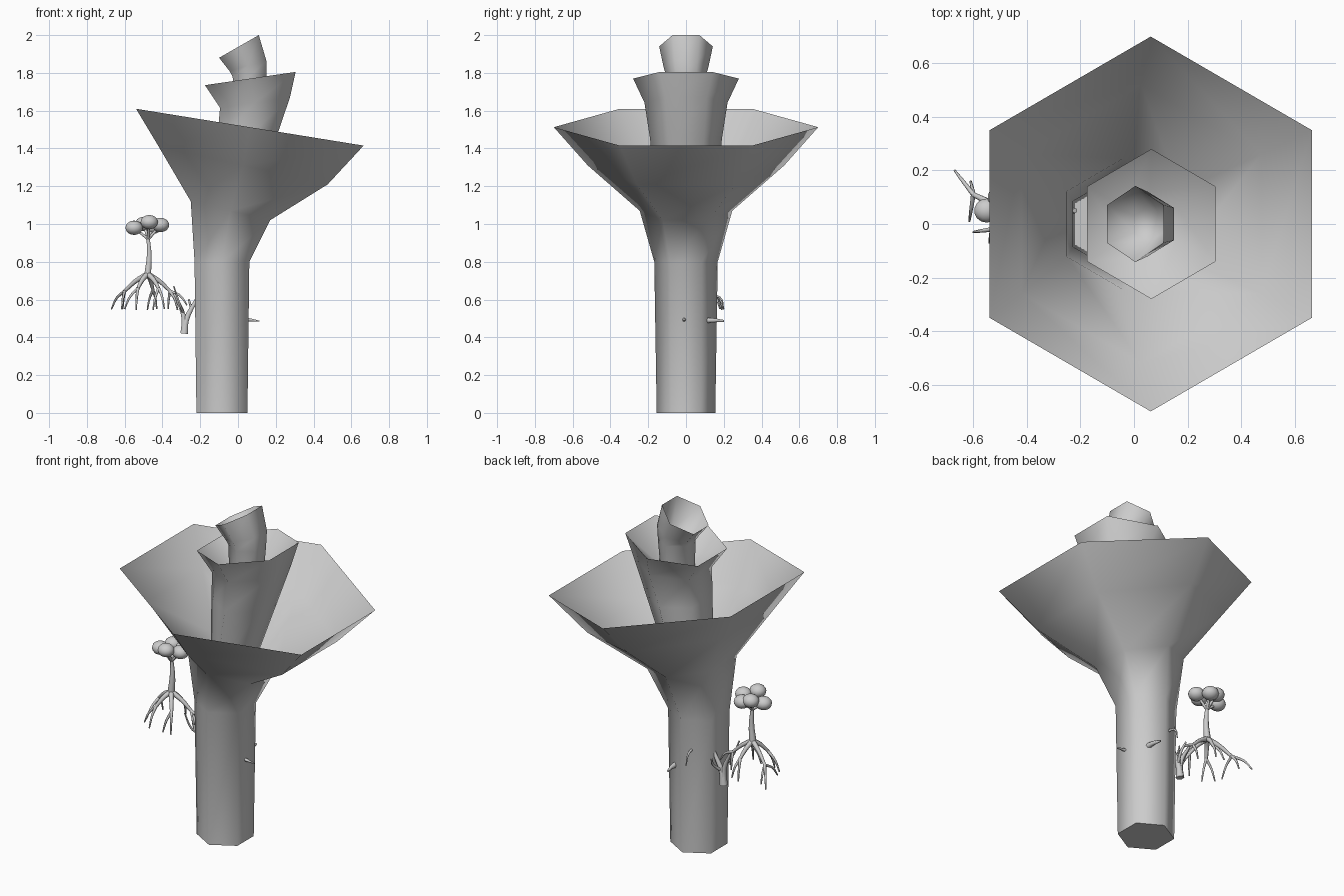
import bpy, bmesh, math
from mathutils import Vector

if "Cube" in bpy.data.objects:
    bpy.data.objects.remove(bpy.data.objects["Cube"])


def finish(ob, angle):
    bpy.ops.object.select_all(action='DESELECT')
    ob.select_set(True)
    bpy.context.view_layer.objects.active = ob
    bpy.ops.object.shade_smooth_by_angle(angle=math.radians(angle))


def hex_tube(name, rings, cap_start=False, cap_end=False):
    """Tilted hexagon rings: (left x, left z, right x, right z, y radius)."""
    bm = bmesh.new()
    loops = []
    for lx, lz, rx, rz, r in rings:
        loop = []
        for k in range(6):
            a = math.radians(30 + 60 * k)
            t = 0.5 + 0.5 * math.cos(a) / math.cos(math.pi / 6)
            loop.append(bm.verts.new((lx + (rx - lx) * t, r * math.sin(a), lz + (rz - lz) * t)))
        loops.append(loop)
    for a, b in zip(loops, loops[1:]):
        for k in range(6):
            n = (k + 1) % 6
            bm.faces.new((a[k], a[n], b[n], b[k]))
    if cap_start:
        bm.faces.new(loops[0][::-1])
    if cap_end:
        bm.faces.new(loops[-1])
    me = bpy.data.meshes.new(name)
    bm.to_mesh(me)
    bm.free()
    ob = bpy.data.objects.new(name, me)
    bpy.context.collection.objects.link(ob)
    finish(ob, 70)


def limb(name, paths):
    """Tapered round limbs; every path is (start radius, end radius, points)."""
    cu = bpy.data.curves.new(name, 'CURVE')
    cu.dimensions = '3D'
    cu.bevel_depth = 1.0
    cu.bevel_resolution = 1
    cu.resolution_u = 4
    cu.use_fill_caps = True
    for r0, r1, pts in paths:
        sp = cu.splines.new('BEZIER')
        sp.bezier_points.add(len(pts) - 1)
        for i, (bp, p) in enumerate(zip(sp.bezier_points, pts)):
            bp.co = p
            bp.handle_left_type = bp.handle_right_type = 'AUTO'
            bp.radius = r0 + (r1 - r0) * i / (len(pts) - 1)
    ob = bpy.data.objects.new(name, cu)
    bpy.context.collection.objects.link(ob)
    bpy.ops.object.select_all(action='DESELECT')
    ob.select_set(True)
    bpy.context.view_layer.objects.active = ob
    bpy.ops.object.convert(target='MESH')
    finish(bpy.context.view_layer.objects.active, 70)


# Large trunk flaring into an open tilted bowl
hex_tube("trunk_bowl", [
    (-0.22, 0.0, 0.05, 0.0, 0.155),
    (-0.23, 0.80, 0.06, 0.80, 0.168),
    (-0.25, 1.12, 0.17, 1.02, 0.245),
    (-0.42, 1.41, 0.475, 1.21, 0.52),
    (-0.54, 1.61, 0.665, 1.415, 0.70)], cap_start=True)

# Middle funnel rising out of the bowl, with a hollow top
hex_tube("middle_funnel", [
    (-0.13, 1.05, 0.06, 1.05, 0.15),
    (-0.11, 1.45, 0.20, 1.45, 0.19),
    (-0.095, 1.615, 0.275, 1.67, 0.22),
    (-0.175, 1.735, 0.305, 1.805, 0.28),
    (-0.04, 1.62, 0.16, 1.65, 0.12)], cap_end=True)

# Small top cup with a strongly tilted rim
hex_tube("top_cup", [
    (-0.02, 1.55, 0.13, 1.55, 0.10),
    (-0.028, 1.78, 0.15, 1.78, 0.105),
    (-0.045, 1.81, 0.15, 1.865, 0.12),
    (-0.10, 1.88, 0.11, 2.0, 0.142),
    (0.0, 1.78, 0.11, 1.82, 0.065)], cap_end=True)

# Side tree: stem and crown twigs
base = (-0.478, 0.05, 0.735)
fork = (-0.475, 0.05, 0.92)
crown = [(-0.55, 0.05, 0.98), (-0.50, 0.10, 1.00), (-0.47, -0.01, 1.01),
         (-0.41, 0.04, 0.995), (-0.45, 0.11, 0.985)]
limb("tree_stem", [(0.020, 0.010, [base, (-0.47, 0.05, 0.83), fork])] +
     [(0.009, 0.006, [fork, tuple(Vector(fork).lerp(Vector(c), 0.6)), c]) for c in crown])

# Round leaf clumps
for i, c in enumerate(crown):
    bpy.ops.mesh.primitive_uv_sphere_add(segments=14, ring_count=8, radius=1, location=c)
    ob = bpy.context.object
    ob.name = f"leaf_clump_{i + 1}"
    ob.scale = (0.047, 0.045, 0.038)
    finish(ob, 60)

# Spreading roots: main knee points, each with drooping tips
roots = [
    ((-0.60, 0.11, 0.645), [(-0.67, 0.20, 0.55), (-0.61, 0.16, 0.55), (-0.615, 0.01, 0.55)]),
    ((-0.53, -0.02, 0.66), [(-0.60, -0.03, 0.55), (-0.54, -0.07, 0.545)]),
    ((-0.45, 0.13, 0.65), [(-0.48, 0.19, 0.545), (-0.43, 0.18, 0.55)]),
    ((-0.42, -0.03, 0.66), [(-0.45, -0.07, 0.545), (-0.39, -0.08, 0.55)]),
    ((-0.36, 0.07, 0.645), [(-0.37, 0.10, 0.55), (-0.32, 0.04, 0.545), (-0.27, 0.06, 0.57)]),
]
paths = []
for knee, tips in roots:
    mid = Vector(base).lerp(Vector(knee), 0.5) + Vector((0, 0, 0.01))
    paths.append((0.016, 0.009, [base, tuple(mid), knee]))
    for tip in tips:
        bend = Vector(knee).lerp(Vector(tip), 0.6) + Vector((0, 0, 0.02))
        paths.append((0.009, 0.004, [knee, tuple(bend), tip]))
limb("tree_roots", paths)

# Forked twig joining the tree to the trunk
limb("side_twig", [
    (0.024, 0.010, [(-0.285, 0.05, 0.42), (-0.275, 0.05, 0.49), (-0.22, 0.05, 0.60)]),
    (0.020, 0.007, [(-0.285, 0.05, 0.42), (-0.29, 0.05, 0.52), (-0.34, 0.06, 0.63)]),
    (0.010, 0.005, [(-0.27, 0.05, 0.50), (-0.25, 0.10, 0.55), (-0.26, 0.13, 0.60)]),
    (0.008, 0.004, [(-0.29, 0.05, 0.53), (-0.31, 0.0, 0.58), (-0.34, -0.02, 0.67)])])

# Small thorns on the trunk
limb("trunk_thorns", [
    (0.013, 0.003, [(0.03, -0.01, 0.495), (0.07, -0.01, 0.492), (0.115, -0.01, 0.485)]),
    (0.018, 0.006, [(-0.01, 0.10, 0.49), (-0.01, 0.15, 0.49), (-0.02, 0.20, 0.487)]),
    (0.008, 0.003, [(-0.13, 0.13, 0.62), (-0.14, 0.18, 0.61), (-0.14, 0.20, 0.55)])])
